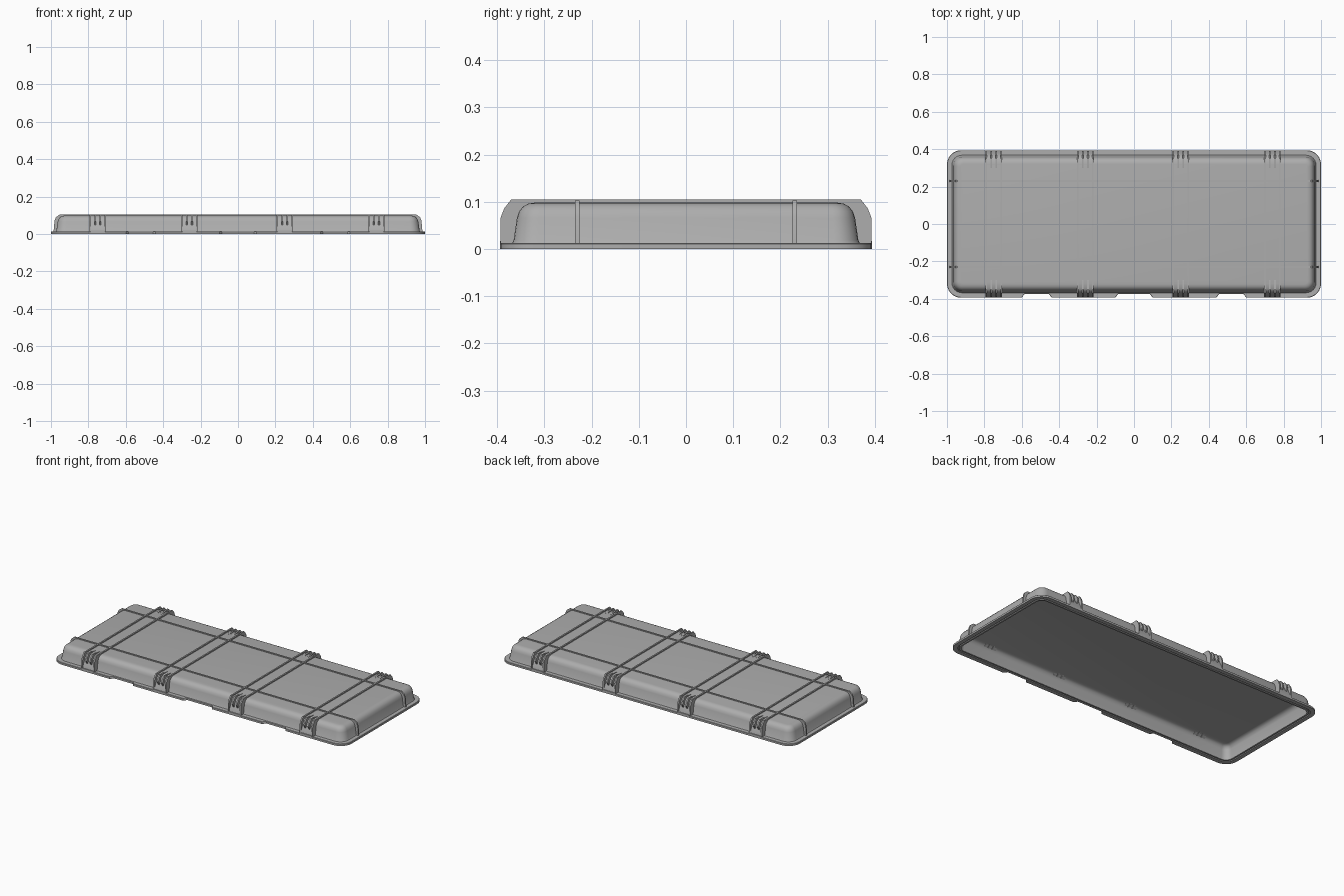
import bpy, bmesh, math

cube = bpy.data.objects.get("Cube")
if cube:
    bpy.data.objects.remove(cube, do_unlink=True)

grey = bpy.data.materials.new("plain_grey")
grey.use_nodes = True
colour = (0.42, 0.42, 0.42, 1)
grey.diffuse_color = colour
grey.node_tree.nodes["Principled BSDF"].inputs["Base Color"].default_value = colour

HALF_X, HALF_Y = 1.0, 0.394
CLIPS = (-0.75, -0.26, 0.25, 0.74)
NOTCHES = ((-0.6, -0.44), (-0.1, 0.1), (0.44, 0.6))


def finish(name, bm, angle=35):
    bmesh.ops.recalc_face_normals(bm, faces=bm.faces)
    mesh = bpy.data.meshes.new(name)
    bm.to_mesh(mesh)
    bm.free()
    mesh.materials.append(grey)
    obj = bpy.data.objects.new(name, mesh)
    bpy.context.collection.objects.link(obj)
    bpy.ops.object.select_all(action='DESELECT')
    obj.select_set(True)
    bpy.context.view_layer.objects.active = obj
    bpy.ops.object.shade_smooth_by_angle(angle=math.radians(angle))
    return obj


def outline(inset, notch):
    """Rounded rectangle, with optional notches along the front edge."""
    r = 0.075 - 0.8 * inset
    x, y = HALF_X - inset, HALF_Y - inset
    pts = []

    def corner(sx, sy, start):
        for i in range(7):
            a = start + i * math.pi / 12
            pts.append((sx * (x - r) + r * math.cos(a), sy * (y - r) + r * math.sin(a)))

    corner(1, 1, 0)
    corner(-1, 1, math.pi / 2)
    corner(-1, -1, math.pi)
    for a, b in NOTCHES:
        pts.extend([(a, -y), (a + 0.015, -y + notch), (b - 0.015, -y + notch), (b, -y)])
    corner(1, -1, 1.5 * math.pi)
    return pts


# Lid shell: roof, rounded sides, flange, gasket groove and hollow inside
SECTION = [
    (0.072, 0.098, 0), (0.060, 0.096, 0), (0.049, 0.090, 0), (0.041, 0.080, 0),
    (0.036, 0.066, 0), (0.029, 0.018, 0), (0.026, 0.013, 0),
    (0.002, 0.013, 0.02), (0, 0.011, 0.02), (0, 0, 0.02),
    (0.025, 0, 0), (0.025, 0.006, 0), (0.032, 0.006, 0), (0.032, 0, 0),
    (0.042, 0, 0), (0.047, 0.060, 0), (0.053, 0.076, 0), (0.064, 0.084, 0), (0.076, 0.086, 0),
]
bm = bmesh.new()
rings = [[bm.verts.new((x, y, z)) for x, y in outline(d, n)] for d, z, n in SECTION]
for a, b in zip(rings, rings[1:]):
    for i in range(len(a)):
        j = (i + 1) % len(a)
        bm.faces.new((a[i], a[j], b[j], b[i]))
bm.faces.new(rings[0])
bm.faces.new(rings[-1])
finish("lid_shell", bm)


def slab(bm, profile, centre, width, along_x=False):
    """Extrude a (distance, height) profile across its width."""
    ends = []
    for c in (centre - width / 2, centre + width / 2):
        ends.append([bm.verts.new((p, c, z) if along_x else (c, p, z)) for p, z in profile])
    a, b = ends
    bm.faces.new(a)
    bm.faces.new(b)
    for i in range(len(a)):
        j = (i + 1) % len(a)
        bm.faces.new((a[i], a[j], b[j], b[i]))


def arch(outer, inner):
    """Mirror half of a strap into a full arch over the lid."""
    return (outer + [(-p, z) for p, z in reversed(outer)]
            + [(-p, z) for p, z in inner] + list(reversed(inner)))


# Long ribs running end to end
long_rib = arch([(0.986, 0.012), (0.981, 0.070), (0.974, 0.088), (0.955, 0.103)],
                [(0.960, 0.012), (0.955, 0.070), (0.930, 0.092)])
bm = bmesh.new()
for y in (-0.23, 0.23):
    slab(bm, long_rib, y, 0.009, True)
finish("long_ribs", bm)

# Paired cross ribs that form the cheeks of each clip
cross_rib = arch([(0.393, 0.010), (0.393, 0.065), (0.385, 0.086), (0.370, 0.105)],
                 [(0.355, 0.010), (0.350, 0.070), (0.325, 0.092)])
bm = bmesh.new()
for x in CLIPS:
    for side in (-1, 1):
        slab(bm, cross_rib, x + side * 0.040, 0.009)
finish("cross_ribs", bm)

# Clip pads, tapered fins and feet on the front and back
pad = [(0.315, 0.092), (0.315, 0.0985), (0.345, 0.098), (0.364, 0.085), (0.376, 0.055),
       (0.390, 0.030), (0.393, 0.010), (0.355, 0.010), (0.350, 0.070)]
fin = [(0.300, 0.094), (0.300, 0.0985), (0.345, 0.105), (0.370, 0.105), (0.385, 0.086),
       (0.391, 0.066), (0.380, 0.045), (0.355, 0.050), (0.350, 0.070)]
foot = [(0.360, 0.004), (0.394, 0.004), (0.394, 0.017), (0.380, 0.024), (0.360, 0.024)]
pads, fins, feet = bmesh.new(), bmesh.new(), bmesh.new()
for x in CLIPS:
    for side in (-1, 1):
        def flip(profile):
            return [(side * p, z) for p, z in profile]
        slab(pads, flip(pad), x, 0.080)
        slab(feet, flip(foot), x, 0.076)
        for dx in (-0.014, 0.014):
            slab(fins, flip(fin), x + dx, 0.009)
finish("clip_pads", pads)
finish("clip_fins", fins)
finish("clip_feet", feet)
